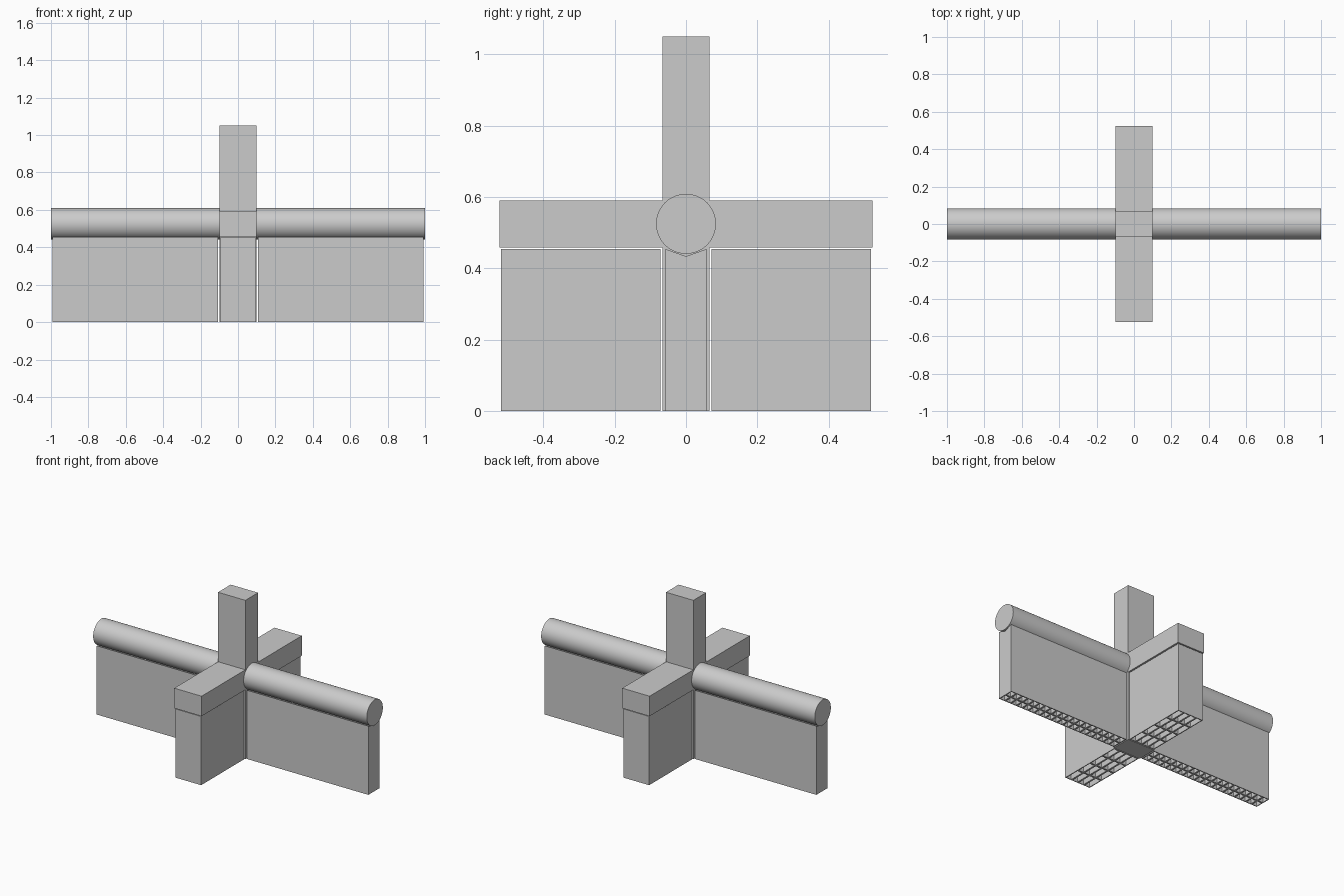
import bpy
import bmesh
import math
from mathutils import Matrix

if "Cube" in bpy.data.objects:
    bpy.data.objects.remove(bpy.data.objects["Cube"])

GREY = (0.6, 0.6, 0.6, 1)
grey = bpy.data.materials.new("plain grey")
grey.use_nodes = True
grey.diffuse_color = GREY
grey.node_tree.nodes["Principled BSDF"].inputs["Base Color"].default_value = GREY

CENTRE = 0.525      # height of the crossing
ROD_RADIUS = 0.084
SEAT_RADIUS = ROD_RADIUS + 0.007


def finish(bm, name):
    mesh = bpy.data.meshes.new(name)
    bm.to_mesh(mesh)
    bm.free()
    mesh.materials.append(grey)
    obj = bpy.data.objects.new(name, mesh)
    bpy.context.collection.objects.link(obj)
    return obj


def bar(name, size):
    bm = bmesh.new()
    bmesh.ops.create_cube(bm, size=1)
    bmesh.ops.scale(bm, vec=size, verts=bm.verts)
    bmesh.ops.translate(bm, vec=(0, 0, CENTRE), verts=bm.verts)
    return finish(bm, name)


def support(name, x, y, cells, top, wall):
    """Wall standing on the ground, with a lattice of deep open cells below."""
    bm = bmesh.new()
    bmesh.ops.create_grid(bm, x_segments=cells[0], y_segments=cells[1], size=0.5)
    bmesh.ops.scale(bm, vec=(x[1] - x[0], y[1] - y[0], 1), verts=bm.verts)
    bmesh.ops.translate(
        bm, vec=((x[0] + x[1]) / 2, (y[0] + y[1]) / 2, 0), verts=bm.verts)
    base = bm.faces[:]
    grown = bmesh.ops.extrude_face_region(bm, geom=base, use_keep_orig=True)
    for v in grown["geom"]:
        if isinstance(v, bmesh.types.BMVert):
            v.co.z = top(v.co.y)
    bmesh.ops.recalc_face_normals(bm, faces=bm.faces[:])
    # Cut the cells into the underside
    bm.normal_update()
    floor = [f for f in bm.faces if all(abs(v.co.z) < 1e-5 for v in f.verts)]
    bmesh.ops.inset_individual(bm, faces=floor, thickness=wall, depth=0)
    pockets = bmesh.ops.extrude_discrete_faces(bm, faces=floor)["faces"]
    for f in pockets:
        bmesh.ops.translate(bm, vec=(0, 0, 0.42), verts=f.verts)
    return finish(bm, name)


# Crossing bars
bar("upright_bar", (0.2, 0.132, 2 * CENTRE))
bar("depth_bar", (0.2, 1.046, 0.132))

# Round rod running side to side
bm = bmesh.new()
bmesh.ops.create_cone(bm, cap_ends=True, segments=64, radius1=ROD_RADIUS,
                      radius2=ROD_RADIUS, depth=2)
bmesh.ops.transform(
    bm, verts=bm.verts,
    matrix=Matrix.Translation((0, 0, CENTRE)) @ Matrix.Rotation(math.pi / 2, 4, 'Y'))
rod = finish(bm, "round_rod")
bpy.context.view_layer.objects.active = rod
rod.select_set(True)
bpy.ops.object.shade_smooth_by_angle(angle=math.radians(30))


def rod_seat(y):
    return CENTRE - math.sqrt(SEAT_RADIUS ** 2 - y ** 2)


def flat_top(y):
    return 0.454


# Supports under each arm
for side, label in ((1, "left"), (-1, "right")):
    span = sorted((side * 0.107, side * 0.993))
    support(label + "_rod_support", span, (-0.057, 0.057), (20, 2), rod_seat, 0.008)
for side, label in ((1, "back"), (-1, "front")):
    span = sorted((side * 0.071, side * 0.519))
    support(label + "_bar_support", (-0.094, 0.094), span, (4, 4), flat_top, 0.008)
